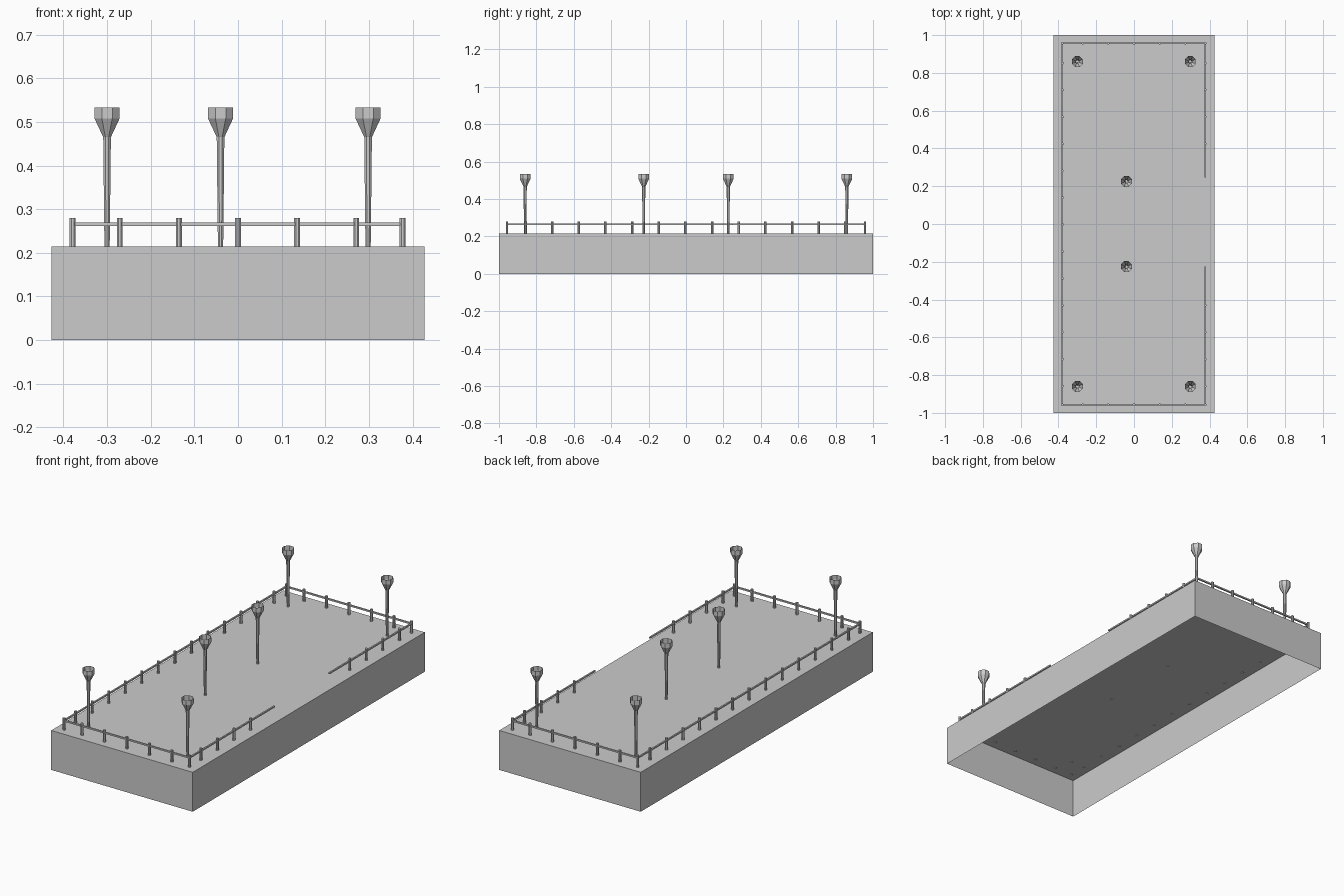
import bpy
import bmesh
from math import cos, sin, pi

cube = bpy.data.objects.get("Cube")
if cube:
    bpy.data.objects.remove(cube, do_unlink=True)

grey = bpy.data.materials.new("plain grey")
grey.use_nodes = True
grey.diffuse_color = (0.6, 0.6, 0.6, 1)
grey.node_tree.nodes["Principled BSDF"].inputs["Base Color"].default_value = (0.6, 0.6, 0.6, 1)

DECK = 0.215
HALF_X, HALF_Y = 0.427, 1.0
LEFT, RIGHT, END = 0.377, -0.379, 0.957   # railing lines
SINK = 0.003                              # posts reach just through the deck


def finish(name, bm):
    mesh = bpy.data.meshes.new(name)
    bm.to_mesh(mesh)
    bm.free()
    mesh.materials.append(grey)
    obj = bpy.data.objects.new(name, mesh)
    bpy.context.collection.objects.link(obj)
    return obj


def box(bm, lo, hi):
    verts = bmesh.ops.create_cube(bm, size=1)["verts"]
    for v in verts:
        for i in range(3):
            v.co[i] = lo[i] if v.co[i] < 0 else hi[i]
    return verts


def lathe(bm, x, y, profile, sides=8, cap_top=True):
    """Faceted tube through (radius, height) pairs, flat sides facing the axes."""
    rings = []
    for r, z in profile:
        angles = [2 * pi * (i + 0.5) / sides for i in range(sides)]
        rings.append([bm.verts.new((x + r * cos(a), y + r * sin(a), z)) for a in angles])
    for a, b in zip(rings, rings[1:]):
        for i in range(sides):
            j = (i + 1) % sides
            bm.faces.new((a[i], a[j], b[j], b[i]))
    bm.faces.new(rings[0][::-1])
    if cap_top:
        bm.faces.new(rings[-1])


# Platform: a thin shell, open underneath
bm = bmesh.new()
box(bm, (-HALF_X, -HALF_Y, 0), (HALF_X, HALF_Y, DECK))
bm.normal_update()
bmesh.ops.delete(bm, geom=[f for f in bm.faces if f.normal.z < -0.5], context="FACES_ONLY")
finish("platform", bm)

# Railing posts, with a gap in the middle of the left side
spots = [(x, y) for x in (LEFT, RIGHT) for y in (-END, END)]
spots += [(0.1355 * k, y) for k in range(-2, 3) for y in (-END, END)]
for k in range(-6, 7):
    y = 0.1425 * k - 0.003
    spots.append((RIGHT, y))
    if abs(k) >= 3:
        spots.append((LEFT, y))
bm = bmesh.new()
for x, y in spots:
    lathe(bm, x, y, [(0.0072, DECK - SINK), (0.0072, 0.28)])
finish("railing_posts", bm)

# Rails
R = 0.004
rails = {
    "front_rail": (RIGHT, -END, LEFT, -END),
    "back_rail": (RIGHT, END, LEFT, END),
    "right_rail": (RIGHT, -END, RIGHT, END),
    "left_rail_front": (LEFT, -END, LEFT, -0.23),
    "left_rail_back": (LEFT, 0.25, LEFT, END),
}
for name, (x0, y0, x1, y1) in rails.items():
    bm = bmesh.new()
    box(bm, (x0 - R, y0 - R, 0.2615), (x1 + R, y1 + R, 0.2695))
    finish(name, bm)

# Lamps: a slim tapered pole and an open funnel head
lamp_profile = [(0.0065, DECK - SINK), (0.0095, 0.465), (0.0312, 0.508), (0.0312, 0.533)]
for x, y, label in [(0.298, 0.86, "left"), (-0.3, 0.86, "right"), (-0.04, 0.226, "middle")]:
    for s, end in ((-1, "front"), (1, "back")):
        bm = bmesh.new()
        lathe(bm, x, s * y, lamp_profile, cap_top=False)
        finish(f"lamp_{end}_{label}", bm)
